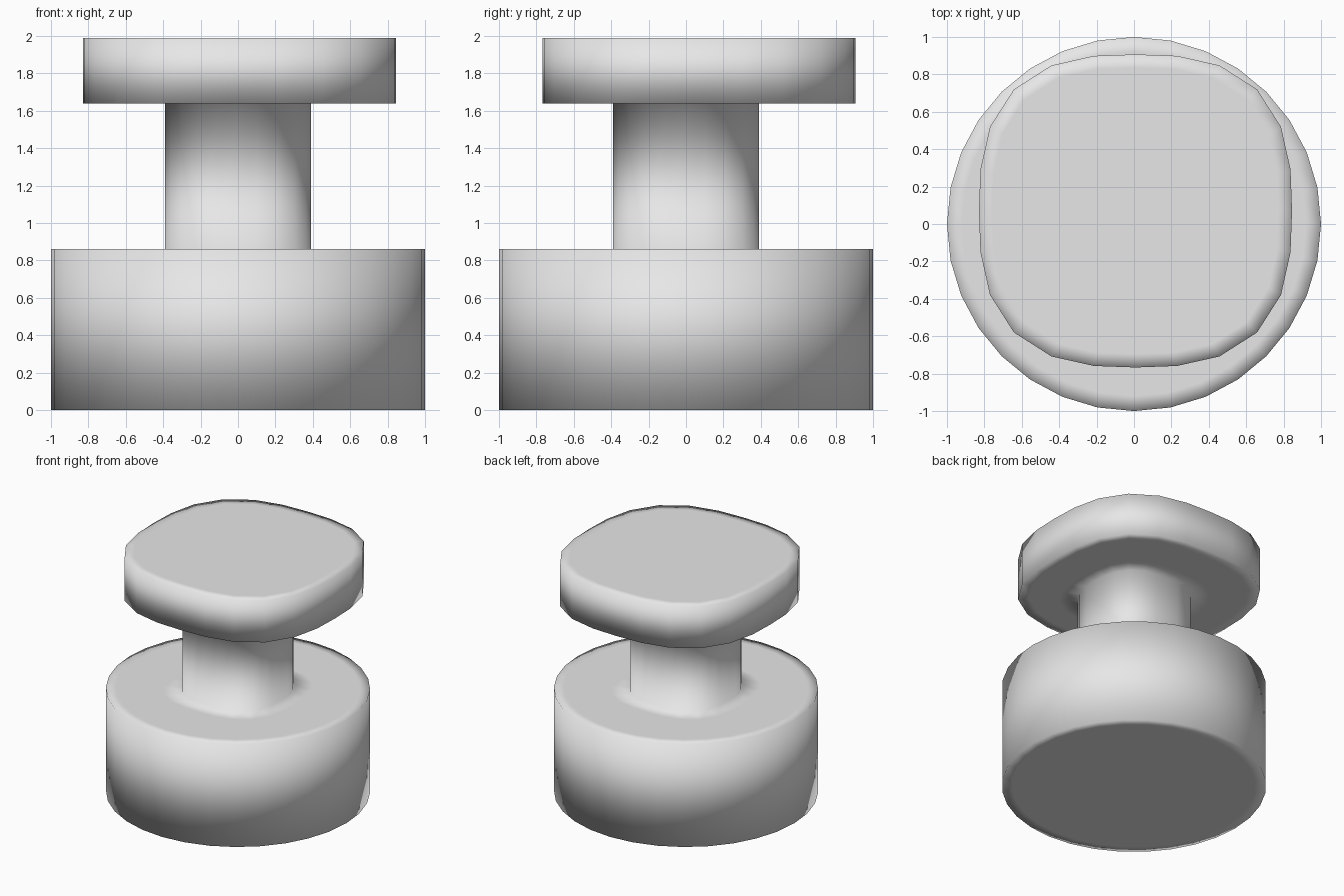
import bpy
import bmesh
from math import sin, cos, tau

if "Cube" in bpy.data.objects:
    bpy.data.objects.remove(bpy.data.objects["Cube"])

grey = bpy.data.materials.new("plain grey")
grey.diffuse_color = (0.8, 0.8, 0.8, 1)
grey.use_nodes = True
grey.node_tree.nodes["Principled BSDF"].inputs["Base Color"].default_value = grey.diffuse_color

bm = bmesh.new()


def ring(radius, z, sides=24, power=2.74, cx=0.0, cy=0.0):
    """Rounded-square ring (power 2 gives a circle)."""
    verts = []
    for i in range(sides):
        c, s = cos(tau * i / sides), sin(tau * i / sides)
        r = radius / (abs(c) ** power + abs(s) ** power) ** (1 / power)
        verts.append(bm.verts.new((cx + r * c, cy + r * s, z)))
    return verts


def bridge(a, b):
    """Join two rings, also when their side counts differ."""
    na, nb = len(a), len(b)
    if na == nb:
        for i in range(na):
            j = (i + 1) % na
            bm.faces.new((a[i], a[j], b[j], b[i]))
        return
    i = j = 0
    while i < na or j < nb:
        if j == nb or (i < na and (i + 1) * nb <= (j + 1) * na):
            bm.faces.new((a[i % na], a[(i + 1) % na], b[j % nb]))
            i += 1
        else:
            bm.faces.new((a[i % na], b[(j + 1) % nb], b[j % nb]))
            j += 1


def base_ring(r, z):
    return ring(r, z, sides=32, power=2)


def head_ring(r, z):
    return ring(r, z, cx=0.008, cy=0.07)


BASE_TOP, HEAD_LOW, HEAD_TOP = 0.86, 1.64, 1.99

rings = [
    # round base, with narrow rims on its flat faces
    base_ring(0.92, 0), base_ring(1, 0),
    base_ring(1, BASE_TOP), base_ring(0.92, BASE_TOP),
    # rounded-square stem, with a flat collar at each end
    ring(0.52, BASE_TOP), ring(0.39, BASE_TOP),
    ring(0.39, HEAD_LOW), ring(0.52, HEAD_LOW),
    # rounded-square head, set slightly back
    head_ring(0.76, HEAD_LOW), head_ring(0.837, HEAD_LOW),
    head_ring(0.837, HEAD_TOP), head_ring(0.765, HEAD_TOP),
]
for lower, upper in zip(rings, rings[1:]):
    bridge(lower, upper)

# end caps
bm.faces.new(rings[0][::-1])
bm.faces.new(rings[-1])
bmesh.ops.recalc_face_normals(bm, faces=bm.faces[:])
for f in bm.faces:
    f.smooth = True

mesh = bpy.data.meshes.new("pedestal_knob")
bm.to_mesh(mesh)
bm.free()
mesh.materials.append(grey)
knob = bpy.data.objects.new("pedestal_knob", mesh)
bpy.context.collection.objects.link(knob)
